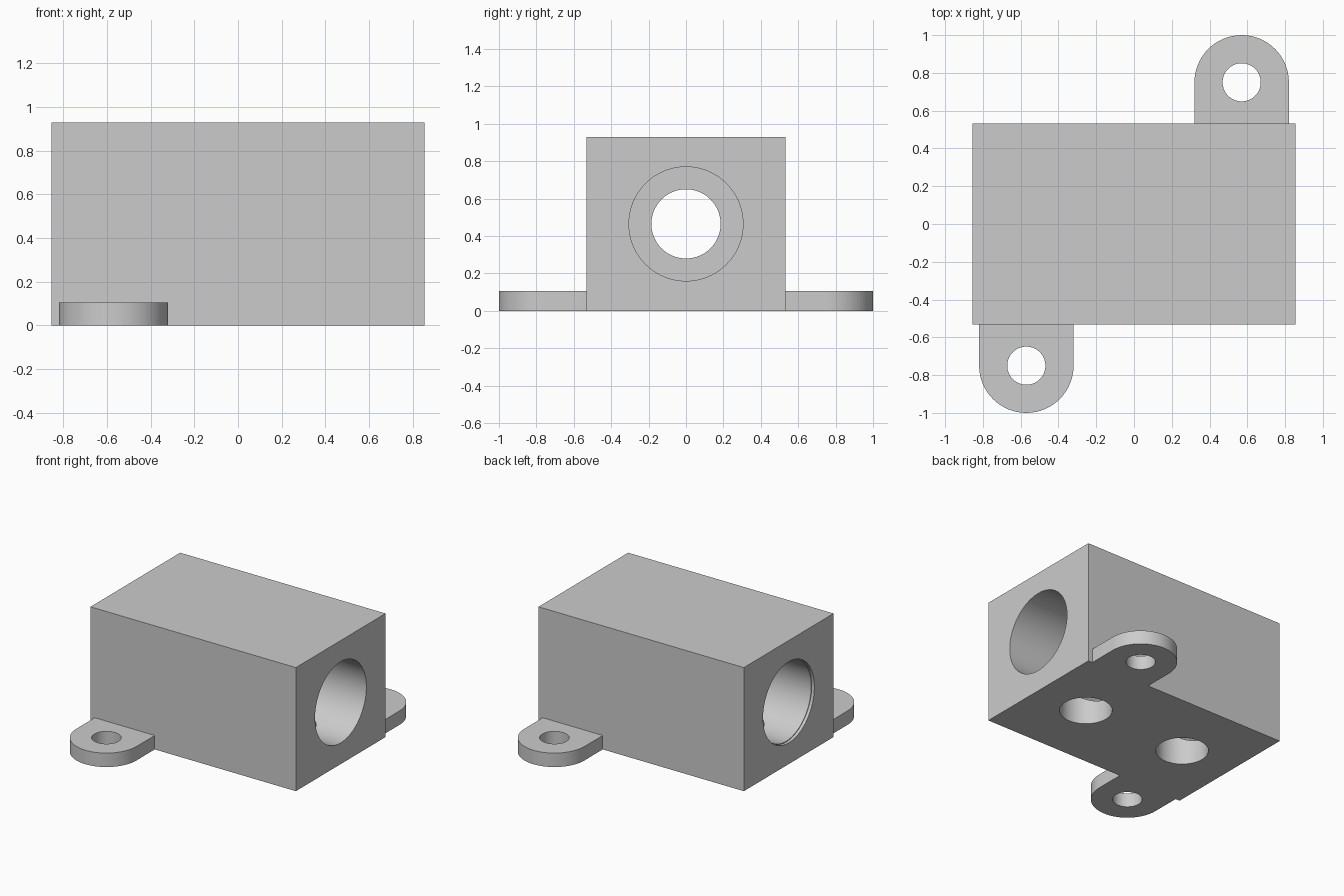
import bpy, bmesh
from math import pi, cos, sin, radians
from mathutils import Matrix

if "Cube" in bpy.data.objects:
    bpy.data.objects.remove(bpy.data.objects["Cube"])

HX, HY, H = 0.855, 0.533, 0.93      # block half length, half width, height
AXIS_Z = 0.465                      # height of the bore axis


def make_object(name, bm):
    bmesh.ops.recalc_face_normals(bm, faces=bm.faces)
    mesh = bpy.data.meshes.new(name)
    bm.to_mesh(mesh)
    bm.free()
    obj = bpy.data.objects.new(name, mesh)
    bpy.context.collection.objects.link(obj)
    return obj


def box(name, size, centre):
    bm = bmesh.new()
    bmesh.ops.create_cube(bm, size=1)
    bmesh.ops.scale(bm, vec=size, verts=bm.verts)
    bmesh.ops.translate(bm, vec=centre, verts=bm.verts)
    return make_object(name, bm)


def cylinder(name, r, x, y, z0, z1):
    bm = bmesh.new()
    bmesh.ops.create_cone(bm, cap_ends=True, segments=64, radius1=r, radius2=r,
                          depth=z1 - z0,
                          matrix=Matrix.Translation((x, y, (z0 + z1) / 2)))
    return make_object(name, bm)


def lathe_x(name, profile, segments=96):
    """Closed solid of revolution about the bore axis from (x, radius) points."""
    bm = bmesh.new()
    rings = []
    for x, r in profile:
        rings.append([bm.verts.new((x, r * cos(2 * pi * i / segments),
                                    AXIS_Z + r * sin(2 * pi * i / segments)))
                      for i in range(segments)])
    for a, b in zip(rings, rings[1:]):
        for i in range(segments):
            j = (i + 1) % segments
            bm.faces.new((a[i], a[j], b[j], b[i]))
    bm.faces.new(rings[0])
    bm.faces.new(rings[-1])
    return make_object(name, bm)


def tab(name, side):
    """Round-ended mounting ear, rooted slightly inside the block."""
    cx, cy, r, n = 0.57, 0.75, 0.25, 32
    outline = [(cx + r * cos(pi * i / n), cy + r * sin(pi * i / n))
               for i in range(n + 1)]
    outline += [(cx - r, HY - 0.06), (cx + r, HY - 0.06)]
    bm = bmesh.new()
    face = bm.faces.new([bm.verts.new((side * x, side * y, 0)) for x, y in outline])
    ext = bmesh.ops.extrude_face_region(bm, geom=[face])
    top = [v for v in ext["geom"] if isinstance(v, bmesh.types.BMVert)]
    bmesh.ops.translate(bm, vec=(0, 0, 0.105), verts=top)
    return make_object(name, bm)


def combine(target, tool, operation):
    mod = target.modifiers.new(operation.title(), "BOOLEAN")
    mod.operation, mod.solver, mod.object = operation, "EXACT", tool
    bpy.context.view_layer.objects.active = target
    bpy.ops.object.modifier_apply(modifier=mod.name)
    bpy.data.objects.remove(tool)


# Main block
block = box("bore_block", (2 * HX, 2 * HY, H), (0, 0, H / 2))

# Two diagonally opposed ears with screw holes
for side in (1, -1):
    combine(block, tab("mounting_tab", side), "UNION")
    combine(block, cylinder("screw_hole", 0.101, side * 0.57, side * 0.75, -0.1, 0.3),
            "DIFFERENCE")

# Stepped bore: wide chambers either side of a narrower central web
bore = [(-HX - 0.1, 0.305), (-HX + 0.022, 0.305), (-HX + 0.022, 0.299),
        (-0.06, 0.299), (-0.06, 0.185), (0.06, 0.185), (0.06, 0.305),
        (HX + 0.1, 0.305)]
combine(block, lathe_x("bore_cutter", bore), "DIFFERENCE")

# Ports in the underside opening into each chamber
for side in (1, -1):
    combine(block, cylinder("port_cutter", 0.18, side * 0.43, 0, -0.1, 0.4), "DIFFERENCE")

# Smooth round walls, crisp edges
bpy.ops.object.select_all(action="DESELECT")
block.select_set(True)
bpy.context.view_layer.objects.active = block
bpy.ops.object.shade_smooth_by_angle(angle=radians(30))
